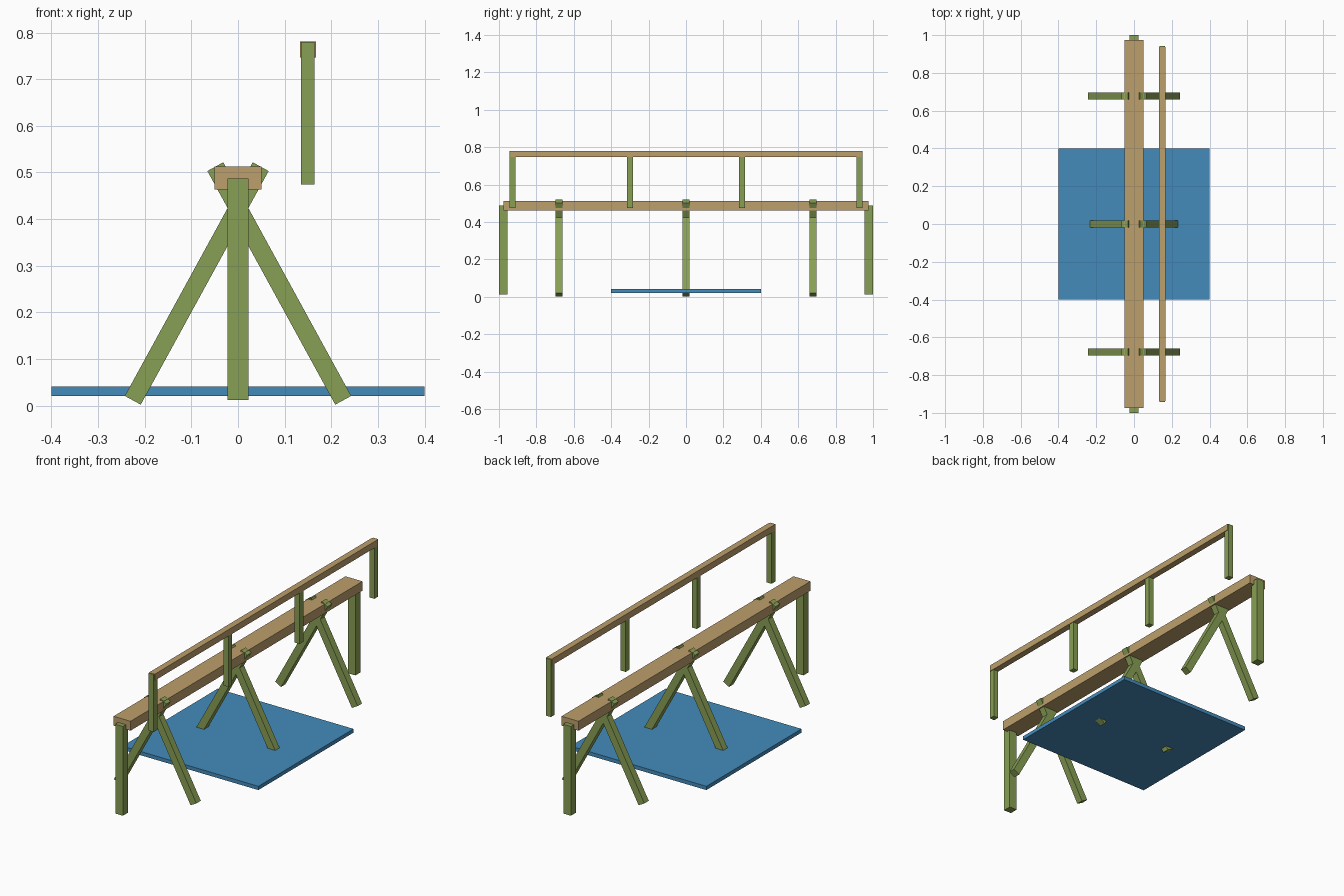
import bpy
from math import radians

cube = bpy.data.objects.get("Cube")
if cube:
    bpy.data.objects.remove(cube, do_unlink=True)


def material(name, rgb):
    mat = bpy.data.materials.new(name)
    mat.use_nodes = True
    mat.diffuse_color = (*rgb, 1)
    mat.node_tree.nodes["Principled BSDF"].inputs["Base Color"].default_value = (*rgb, 1)
    return mat


green = material("olive green", (0.25, 0.35, 0.09))
tan = material("tan wood", (0.51, 0.35, 0.15))
blue = material("blue", (0.058, 0.26, 0.50))


def box(name, size, center, mat, tilt=0):
    """Box with applied scale, tilted about the y axis."""
    bpy.ops.mesh.primitive_cube_add(size=1, location=center, rotation=(0, radians(tilt), 0))
    obj = bpy.context.object
    obj.name = name
    obj.scale = size
    bpy.ops.object.transform_apply(location=False, rotation=False, scale=True)
    obj.data.materials.append(mat)
    return obj


# Ground mat and walking beam
box("ground_mat", (0.8, 0.8, 0.02), (0, 0, 0.031), blue)
box("beam", (0.1, 1.95, 0.05), (0, 0, 0.488), tan)

# Upright posts at the beam ends
for side, label in ((-1, "front"), (1, "back")):
    box(label + "_end_post", (0.045, 0.045, 0.475), (0, side * 0.9775, 0.25), green)

# Crossed legs under the beam
for y, label in ((-0.678, "front"), (0, "middle"), (0.678, "back")):
    for side, hand in ((-1, "right"), (1, "left")):
        box(f"{label}_{hand}_leg", (0.039, 0.037, 0.571),
            (side * 0.0885, y, 0.262), green, tilt=-side * 28.7)

# Handrail and its short posts
box("handrail", (0.034, 1.875, 0.034), (0.15, 0, 0.764), tan)
for i, y in enumerate((-0.928, -0.299, 0.299, 0.928)):
    box(f"rail_post_{i + 1}", (0.029, 0.031, 0.306), (0.1495, y, 0.627), green)
